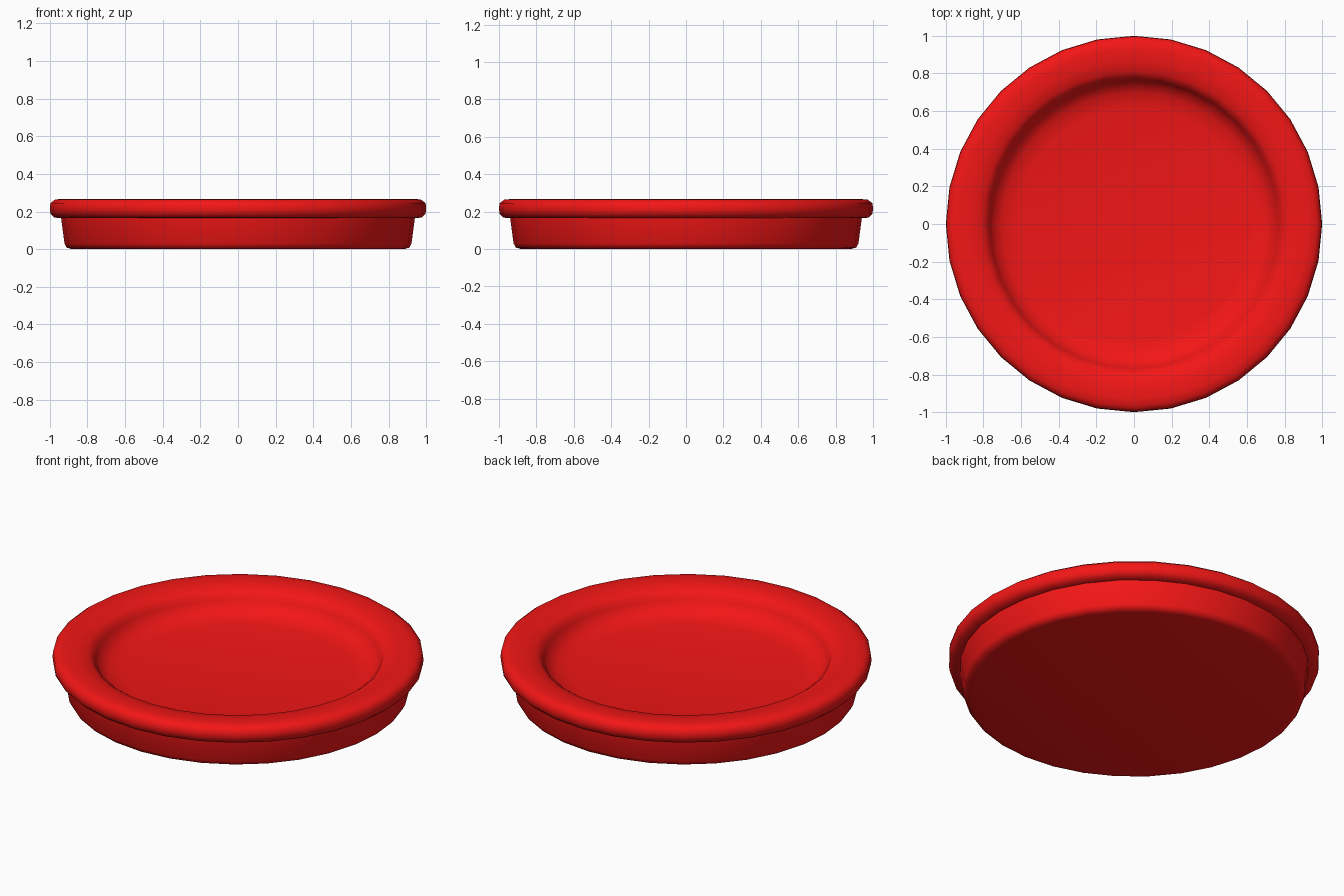
import bpy, bmesh, math

if "Cube" in bpy.data.objects:
    bpy.data.objects.remove(bpy.data.objects["Cube"])

SEGMENTS = 32

# Half profile (radius, height): underside, body wall, rolled rim, inner bowl
PROFILE = [
    (0.0, 0.0), (0.88, 0.0), (0.91, 0.008), (0.922, 0.03),
    (0.94, 0.165), (0.975, 0.168), (0.997, 0.19), (1.0, 0.215),
    (0.997, 0.245), (0.972, 0.264), (0.93, 0.268), (0.87, 0.266),
    (0.81, 0.254), (0.78, 0.232), (0.768, 0.205), (0.745, 0.17),
    (0.70, 0.142), (0.62, 0.128), (0.0, 0.125),
]


def lathe(name, profile, segments):
    bm = bmesh.new()
    rings = []
    for r, z in profile:
        if r == 0:
            rings.append([bm.verts.new((0, 0, z))] * segments)
        else:
            rings.append([bm.verts.new((r * math.cos(2 * math.pi * i / segments),
                                        r * math.sin(2 * math.pi * i / segments), z))
                          for i in range(segments)])
    for low, high in zip(rings, rings[1:]):
        for i in range(segments):
            j = (i + 1) % segments
            corners = dict.fromkeys((low[i], low[j], high[j], high[i]))
            bm.faces.new(list(corners))
    bmesh.ops.recalc_face_normals(bm, faces=bm.faces)
    mesh = bpy.data.meshes.new(name)
    bm.to_mesh(mesh)
    bm.free()
    obj = bpy.data.objects.new(name, mesh)
    bpy.context.collection.objects.link(obj)
    return obj


# Shallow round dish with a rolled rim
dish = lathe("dish", PROFILE, SEGMENTS)
dish.data.shade_smooth()
dish.data.set_sharp_from_angle(angle=math.radians(70))

# Red colour
red = bpy.data.materials.new("red")
red.diffuse_color = (0.9, 0.008, 0.008, 1)
red.use_nodes = True
red.node_tree.nodes["Principled BSDF"].inputs["Base Color"].default_value = red.diffuse_color
dish.data.materials.append(red)
